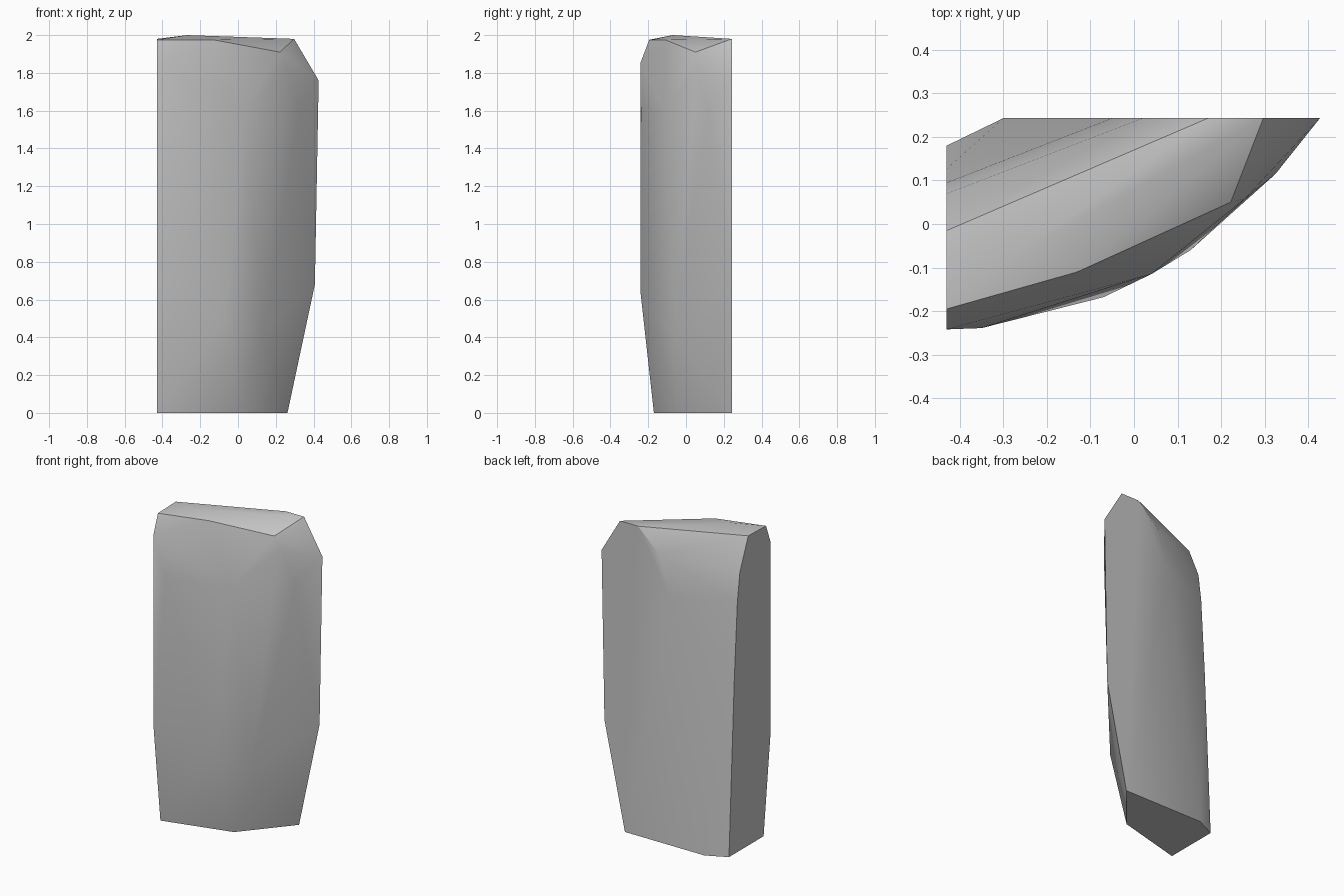
import bpy
import bmesh
import math

cube = bpy.data.objects.get("Cube")
if cube:
    bpy.data.objects.remove(cube, do_unlink=True)

# Light grey stone
stone = bpy.data.materials.new("grey_stone")
stone.use_nodes = True
grey = (0.57, 0.57, 0.57, 1)
stone.diffuse_color = grey
bsdf = stone.node_tree.nodes["Principled BSDF"]
bsdf.inputs["Base Color"].default_value = grey
bsdf.inputs["Roughness"].default_value = 0.9

LEFT, BACK = -0.43, 0.243

# Flat cut on the side: (y, z) outline
side_cut = [(0.18, 0), (0.127, 1.1), (0.095, 1.6), (0.07, 1.78), (-0.015, 1.98),
            (-0.195, 1.975), (-0.242, 1.85), (-0.242, 0.65), (-0.17, 0)]
# Flat cut at the back: (x, z) outline
back_cut = [(-0.3, 0), (-0.14, 1.1), (-0.05, 1.6), (0.02, 1.84), (0.17, 1.98),
            (0.297, 1.98), (0.427, 1.76), (0.407, 0.68), (0.262, 0)]
# Worn front corners, from the foot up to the crown
front = [(0.01, -0.055, 0),
         (0.13, -0.06, 0.42), (-0.07, -0.168, 0.5),
         (-0.35, -0.239, 1.6), (0.04, -0.115, 1.6),
         (0.325, 0.115, 1.6), (0.255, 0.058, 1.83),
         (-0.13, -0.11, 1.975), (0.222, 0.05, 1.91), (-0.27, -0.07, 2.0)]

points = [(LEFT, y, z) for y, z in side_cut]
points += [(x, BACK, z) for x, z in back_cut]
points += front

# Standing slab wrapped around its corners
bm = bmesh.new()
for p in points:
    bm.verts.new(p)
hull = bmesh.ops.convex_hull(bm, input=bm.verts)
loose = {g for g in hull["geom_interior"] + hull["geom_unused"]
         if isinstance(g, bmesh.types.BMVert)}
bmesh.ops.delete(bm, geom=list(loose), context="VERTS")
bmesh.ops.dissolve_limit(bm, angle_limit=math.radians(1),
                         verts=bm.verts, edges=bm.edges)
bmesh.ops.recalc_face_normals(bm, faces=bm.faces)

mesh = bpy.data.meshes.new("stone_slab")
bm.to_mesh(mesh)
bm.free()
mesh.materials.append(stone)
slab = bpy.data.objects.new("stone_slab", mesh)
bpy.context.collection.objects.link(slab)

bpy.ops.object.select_all(action="DESELECT")
slab.select_set(True)
bpy.context.view_layer.objects.active = slab
bpy.ops.object.shade_smooth_by_angle(angle=math.radians(30))
